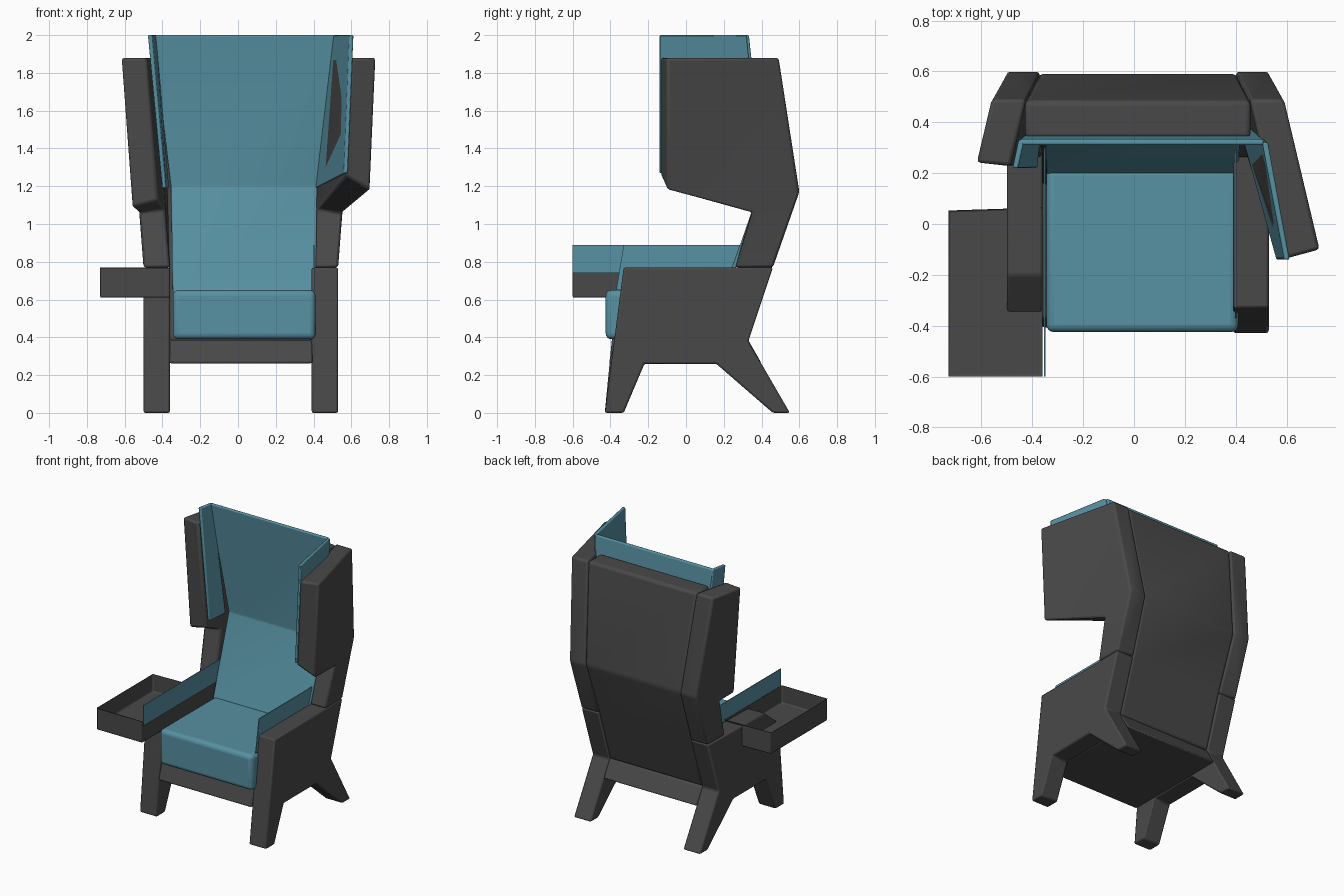
import bpy
import bmesh
import math
from mathutils import Vector

cube = bpy.data.objects.get("Cube")
if cube:
    bpy.data.objects.remove(cube, do_unlink=True)

MID = 0.015  # chair's plane of symmetry, the tray shifts it off centre


def make_material(name, rgb):
    mat = bpy.data.materials.new(name)
    mat.use_nodes = True
    mat.diffuse_color = (*rgb, 1)
    mat.node_tree.nodes["Principled BSDF"].inputs["Base Color"].default_value = (*rgb, 1)
    return mat


GREY = make_material("charcoal fabric", (0.066, 0.066, 0.066))
BLUE = make_material("teal fabric", (0.095, 0.282, 0.36))


def finish(name, bm, mat, bevel, segments=2, limit=15):
    """Turn a bmesh into a bevelled, smooth-shaded object."""
    bmesh.ops.recalc_face_normals(bm, faces=bm.faces)
    mesh = bpy.data.meshes.new(name)
    bm.to_mesh(mesh)
    bm.free()
    obj = bpy.data.objects.new(name, mesh)
    bpy.context.collection.objects.link(obj)
    mesh.materials.append(mat)
    if bevel:
        mod = obj.modifiers.new("soft edges", 'BEVEL')
        mod.width = bevel
        mod.segments = segments
        mod.limit_method = 'ANGLE'
        mod.angle_limit = math.radians(limit)
    bpy.ops.object.select_all(action='DESELECT')
    obj.select_set(True)
    bpy.context.view_layer.objects.active = obj
    bpy.ops.object.shade_smooth_by_angle(angle=math.radians(35))
    return obj


def loft(name, rings, mat, bevel=0.0, caps=None, **kw):
    """Join rings of points; caps optionally splits the end faces."""
    bm = bmesh.new()
    loops = [[bm.verts.new(p) for p in ring] for ring in rings]
    n = len(loops[0])
    for a, b in zip(loops, loops[1:]):
        for i in range(n):
            j = (i + 1) % n
            bm.faces.new((a[i], a[j], b[j], b[i]))
    for end in (loops[0], loops[-1]):
        for cap in caps or [range(n)]:
            bm.faces.new([end[i] for i in cap])
    return finish(name, bm, mat, bevel, **kw)


def slab(name, profile, x0, x1, mat, bevel=0.0, **kw):
    """Extrude a (y, z) profile from x0 to x1."""
    return loft(name, [[(x, y, z) for y, z in profile] for x in (x0, x1)], mat, bevel, **kw)


def flip(points):
    return [(2 * MID - x, y, z) for x, y, z in points]


def rect_ring(x0, x1, y0, y1, z):
    return [(x0, y0, z), (x1, y0, z), (x1, y1, z), (x0, y1, z)]


# Side panels with splayed legs
legs = [(-0.43, 0), (-0.33, 0), (-0.22, 0.26), (0.16, 0.26), (0.46, 0),
        (0.55, 0), (0.33, 0.38), (0.46, 0.77)]
slab("left_side_panel", legs + [(-0.33, 0.77)], 0.39, 0.53, GREY, 0.01)
slab("right_side_panel", legs + [(-0.2, 0.755), (-0.37, 0.62)], -0.5, -0.36, GREY, 0.01)

# Seat base and cushion
loft("seat_base", [rect_ring(-0.365, 0.395, -0.41, 0.4, 0.262),
                   rect_ring(-0.365, 0.395, -0.37, 0.33, 0.385)], GREY, 0.012)
loft("seat_cushion", [rect_ring(-0.345, 0.41, -0.425, 0.22, 0.39),
                      rect_ring(-0.345, 0.41, -0.425, 0.22, 0.65)], BLUE, 0.03, segments=4)

# Backrest shell with its bend, and the lining that rises above it
loft("backrest_shell", [rect_ring(-0.365, 0.395, 0.15, 0.328, 0.38),
                        rect_ring(-0.365, 0.395, 0.28, 0.455, 0.77),
                        rect_ring(-0.375, 0.405, 0.42, 0.592, 1.17),
                        rect_ring(-0.43, 0.46, 0.335, 0.485, 1.878)], GREY, 0.02, segments=3)
loft("backrest_lining", [rect_ring(-0.345, 0.41, 0.195, 0.215, 0.63),
                         rect_ring(-0.355, 0.42, 0.395, 0.418, 1.2),
                         rect_ring(-0.45, 0.51, 0.31, 0.333, 2.0)], BLUE, 0.008, segments=3)

# Wings: back post and forward flap in one piece, the right one much shorter
outer = [(0.53, 0.46, 0.77), (0.53, 0.6, 1.17), (0.59, 0.49, 1.88), (0.73, -0.1, 1.88),
         (0.70, -0.1, 1.18), (0.555, 0.35, 1.06), (0.53, 0.26, 0.77)]
inner = [(0.39, 0.46, 0.77), (0.40, 0.6, 1.17), (0.455, 0.49, 1.88), (0.60, -0.135, 1.88),
         (0.57, -0.135, 1.26), (0.415, 0.35, 1.08), (0.39, 0.26, 0.77)]
WING_CAPS = [(0, 1, 5, 6), (1, 2, 3, 4, 5)]


def shorten(ring, top=0.42, bottom=0.25):
    """Pull the front edge of a wing back towards its post."""
    ring = [Vector(p) for p in ring]
    ring[3] = ring[2].lerp(ring[3], top)
    ring[4] = ring[5].lerp(ring[4], bottom)
    return ring


loft("left_wing", [outer, inner], GREY, 0.014, WING_CAPS, limit=25)
loft("right_wing", [flip(shorten(outer)), flip(shorten(inner))], GREY, 0.014, WING_CAPS, limit=25)

# Wing linings
lining = [(0.505, 0.32, 2.0), (0.59, -0.14, 2.0), (0.56, -0.14, 1.27), (0.41, 0.4, 1.19)]
short_lining = [(0.462, 0.33, 2.0), (0.486, 0.22, 2.0), (0.41, 0.22, 1.19), (0.395, 0.38, 1.19)]


def thicken(ring, t=0.022):
    return [(x + t, y, z) for x, y, z in ring]


loft("left_wing_lining", [lining, thicken(lining)], BLUE, 0.006)
loft("right_wing_lining", [flip(short_lining), flip(thicken(short_lining))], BLUE, 0.006)

# Thin linings standing above the arms
slab("left_arm_lining", [(-0.37, 0.65), (0.2, 0.65), (0.3, 0.89), (-0.33, 0.89)],
     0.398, 0.404, BLUE)
slab("right_arm_lining", [(-0.6, 0.74), (0.24, 0.74), (0.3, 0.89), (-0.6, 0.89)],
     -0.354, -0.348, BLUE)

# Side tray with a recessed floor
bm = bmesh.new()
bottom = [bm.verts.new(p) for p in rect_ring(-0.73, -0.36, -0.6, 0.065, 0.61)]
top = [bm.verts.new(p) for p in rect_ring(-0.73, -0.36, -0.6, 0.065, 0.77)]
for v in (bottom[3], top[3]):
    v.co.y -= 0.012
bm.faces.new(bottom)
lid = bm.faces.new(top)
for i in range(4):
    j = (i + 1) % 4
    bm.faces.new((bottom[i], bottom[j], top[j], top[i]))
bmesh.ops.inset_region(bm, faces=[lid], thickness=0.041)
recess = bmesh.ops.extrude_discrete_faces(bm, faces=[lid])["faces"][0]
for v in recess.verts:
    v.co.z = 0.64
finish("side_tray", bm, GREY, 0.008)
